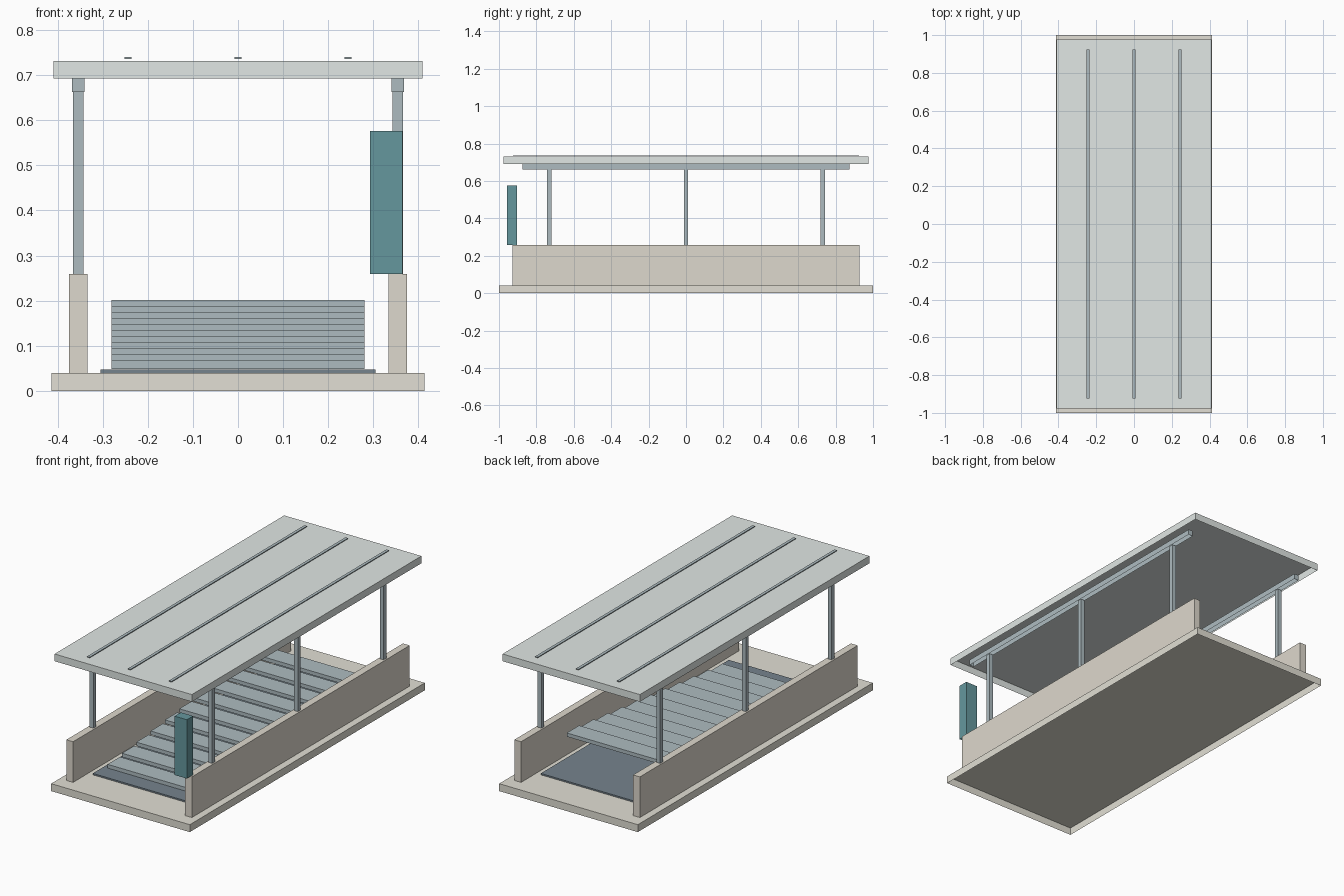
import bpy
import bmesh

if "Cube" in bpy.data.objects:
    bpy.data.objects.remove(bpy.data.objects["Cube"])


def material(name, rgb):
    m = bpy.data.materials.new(name)
    m.diffuse_color = (*rgb, 1)
    m.use_nodes = True
    m.node_tree.nodes["Principled BSDF"].inputs["Base Color"].default_value = m.diffuse_color
    return m


STONE = material("pale_stone", (0.76, 0.74, 0.66))
WALL = material("warm_stone", (0.73, 0.69, 0.61))
STEEL = material("steel", (0.42, 0.50, 0.53))
ROOF = material("roof_panel", (0.75, 0.80, 0.78))
DARK = material("dark_metal", (0.18, 0.23, 0.27))
TEAL = material("teal", (0.13, 0.31, 0.34))


def box(name, x, y, z, mat):
    """Open-bottomed box from (min, max) ranges on each axis."""
    bm = bmesh.new()
    bmesh.ops.create_cube(bm, size=1)
    bm.normal_update()
    bottom = [f for f in bm.faces if f.normal.z < -0.5]
    bmesh.ops.delete(bm, geom=bottom, context="FACES_ONLY")
    size = [r[1] - r[0] for r in (x, y, z)]
    bmesh.ops.scale(bm, verts=bm.verts, vec=size)
    mesh = bpy.data.meshes.new(name)
    bm.to_mesh(mesh)
    bm.free()
    mesh.materials.append(mat)
    ob = bpy.data.objects.new(name, mesh)
    ob.location = [(r[0] + r[1]) / 2 for r in (x, y, z)]
    bpy.context.collection.objects.link(ob)
    return ob


def around(c, half):
    return (c - half, c + half)


# Ground slab and floor plate
box("base_slab", around(0, 0.413), (-1, 1), (0, 0.04), STONE)
box("floor_plate", around(0, 0.305), (-0.8, 0.8), (0.04, 0.048), DARK)

# Side walls, posts and top beams
for side, s in (("left", -1), ("right", 1)):
    box(f"{side}_wall", around(s * 0.354, 0.02), (-0.927, 0.927), (0.04, 0.259), WALL)
    box(f"{side}_beam", around(s * 0.354, 0.0135), (-0.875, 0.875), (0.662, 0.692), STEEL)
    for i, y in enumerate((-0.73, 0, 0.73)):
        box(f"{side}_post_{i + 1}", around(s * 0.354, 0.0115), around(y, 0.012),
            (0.259, 0.662), STEEL)

# Stair treads rising gently toward the back
for i in range(11):
    y = -0.71 + 0.122 * i
    top = 0.069 + 0.0133 * i
    box(f"tread_{i + 1}", around(0, 0.28), (y, y + 0.105), (top - 0.02, top), STEEL)

# Roof with raised ribs
box("roof", around(0, 0.409), (-0.977, 0.977), (0.692, 0.731), ROOF)
for i, x in enumerate((-0.244, 0, 0.244)):
    box(f"roof_rib_{i + 1}", around(x, 0.008), (-0.925, 0.925), (0.736, 0.74), STEEL)

# Upright sign panel at the entrance
box("sign_panel", (0.293, 0.365), (-0.957, -0.904), (0.259, 0.576), TEAL)
